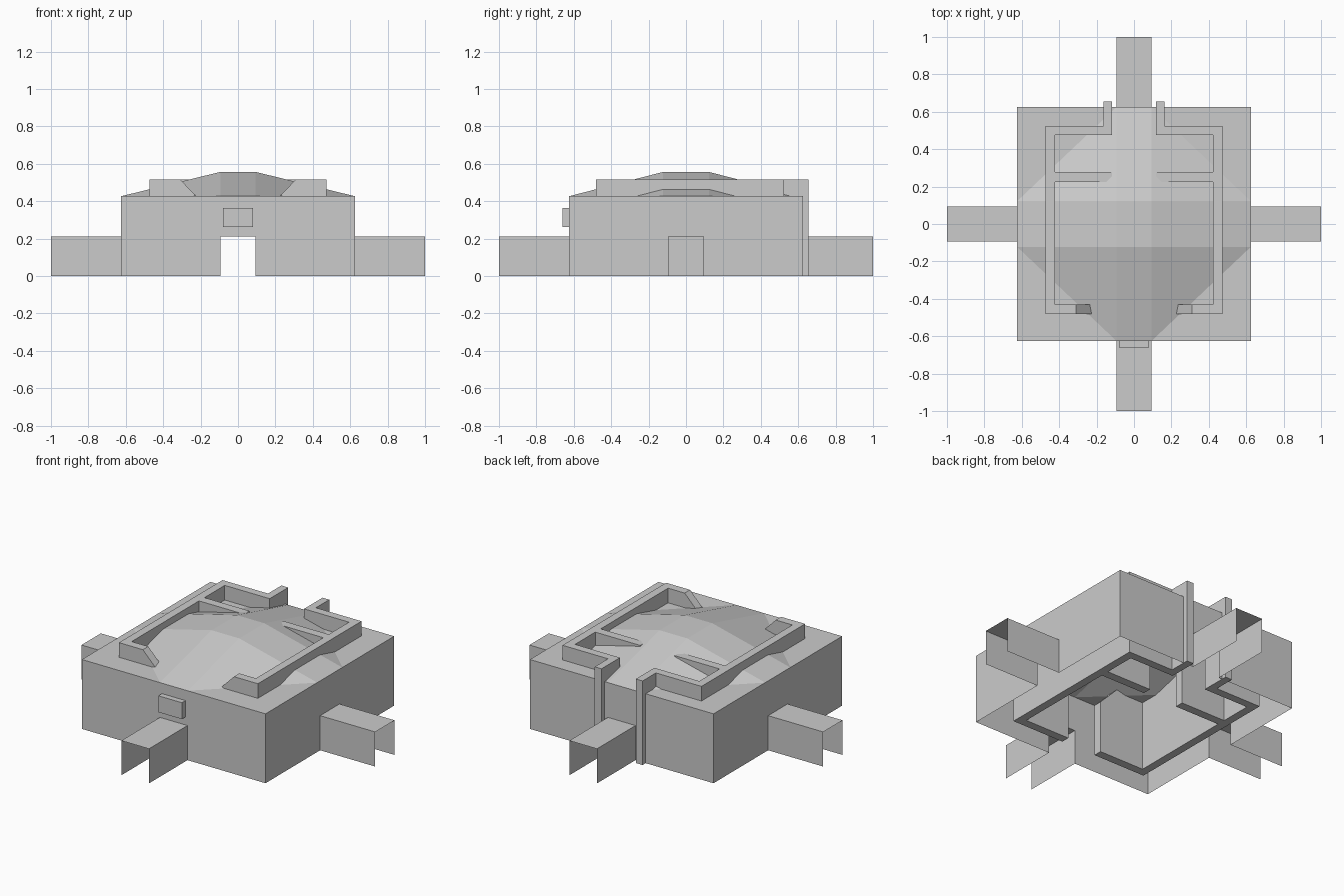
import bpy, bmesh
from math import pi
from mathutils import Matrix

if "Cube" in bpy.data.objects:
    bpy.data.objects.remove(bpy.data.objects["Cube"])

H, EAVE, PEAK = 0.625, 0.427, 0.557      # half width, eave and crown heights
DOOR, DOOR_H = 0.094, 0.213              # half width and height of the passages
WALL_TOP = 0.517


def finish(name, bm, weld=True):
    if weld:
        bmesh.ops.remove_doubles(bm, verts=bm.verts, dist=1e-5)
    me = bpy.data.meshes.new(name)
    bm.to_mesh(me)
    bm.free()
    ob = bpy.data.objects.new(name, me)
    bpy.context.collection.objects.link(ob)
    return ob


def add_face(bm, pts, rot=None):
    f = bm.faces.new([bm.verts.new(p) for p in pts])
    if rot:
        bmesh.ops.transform(bm, matrix=rot, verts=f.verts)
    return f


def prism(name, pts, vec, mirror=True):
    # extrude an outline into a solid, with a mirrored twin
    bm = bmesh.new()
    f = add_face(bm, pts)
    r = bmesh.ops.extrude_face_region(bm, geom=[f], use_keep_orig=True)
    bmesh.ops.translate(bm, vec=vec, verts=[v for v in r["geom"] if isinstance(v, bmesh.types.BMVert)])
    if mirror:
        d = bmesh.ops.duplicate(bm, geom=bm.verts[:] + bm.edges[:] + bm.faces[:])
        verts = [v for v in d["geom"] if isinstance(v, bmesh.types.BMVert)]
        bmesh.ops.scale(bm, vec=(-1, 1, 1), verts=verts)
    bmesh.ops.recalc_face_normals(bm, faces=bm.faces)
    return finish(name, bm, False)


quarter_turns = [Matrix.Rotation(i * pi / 2, 4, 'Z') for i in range(4)]

# Outer shell: four thin walls with doorways
bm = bmesh.new()
for rot in quarter_turns:
    add_face(bm, [(x, -H, z) for x, z in (
        (-H, 0), (-DOOR, 0), (-DOOR, DOOR_H), (DOOR, DOOR_H),
        (DOOR, 0), (H, 0), (H, EAVE), (-H, EAVE))], rot)
finish("outer_walls", bm)

# Roof: raised flat crown, sloped arms, corners folded along the diagonal
bm = bmesh.new()
xs, ys = (-H, -DOOR, DOOR, H), (-H, -0.122, 0.122, H)


def roof_pt(i, j):
    return (xs[i], ys[j], PEAK if i in (1, 2) and j in (1, 2) else EAVE)


for i in range(3):
    for j in range(3):
        a, b, c, d = (roof_pt(i, j), roof_pt(i + 1, j), roof_pt(i + 1, j + 1), roof_pt(i, j + 1))
        if i == 1 or j == 1:
            add_face(bm, (a, b, c, d))
        elif i == j:
            add_face(bm, (a, b, d))
            add_face(bm, (b, c, d))
        else:
            add_face(bm, (a, b, c))
            add_face(bm, (a, c, d))
finish("roof", bm)

# Four covered passages, open below and at the ends
bm = bmesh.new()
for rot in quarter_turns:
    prof = [(-DOOR, 0), (-DOOR, DOOR_H), (DOOR, DOOR_H), (DOOR, 0)]
    for (x0, z0), (x1, z1) in zip(prof, prof[1:]):
        add_face(bm, [(x0, -H, z0), (x0, -1, z0), (x1, -1, z1), (x1, -H, z1)], rot)
finish("passages", bm)

# Inner partition walls rising through the roof
prism("inner_walls", [(x, y, 0) for x, y in (
    (0.117, 0.655), (0.163, 0.655), (0.163, 0.525), (0.473, 0.525),
    (0.473, -0.482), (0.423, -0.482), (0.423, 0.225), (0.117, 0.225),
    (0.117, 0.278), (0.423, 0.278), (0.423, 0.475), (0.117, 0.475))], (0, 0, WALL_TOP))

# Front partition stubs with a sloped end
prism("front_wall_stubs", [(x, -0.482, z) for x, z in (
    (0.117, 0), (0.423, 0), (0.423, WALL_TOP), (0.31, WALL_TOP),
    (0.117, 0.32))], (0, 0.052, 0))

# Plaque over the front doorway
prism("door_plaque", [(x, -0.66, z) for x, z in (
    (-0.08, 0.262), (0.08, 0.262), (0.08, 0.363), (-0.08, 0.363))], (0, 0.035, 0), False)
